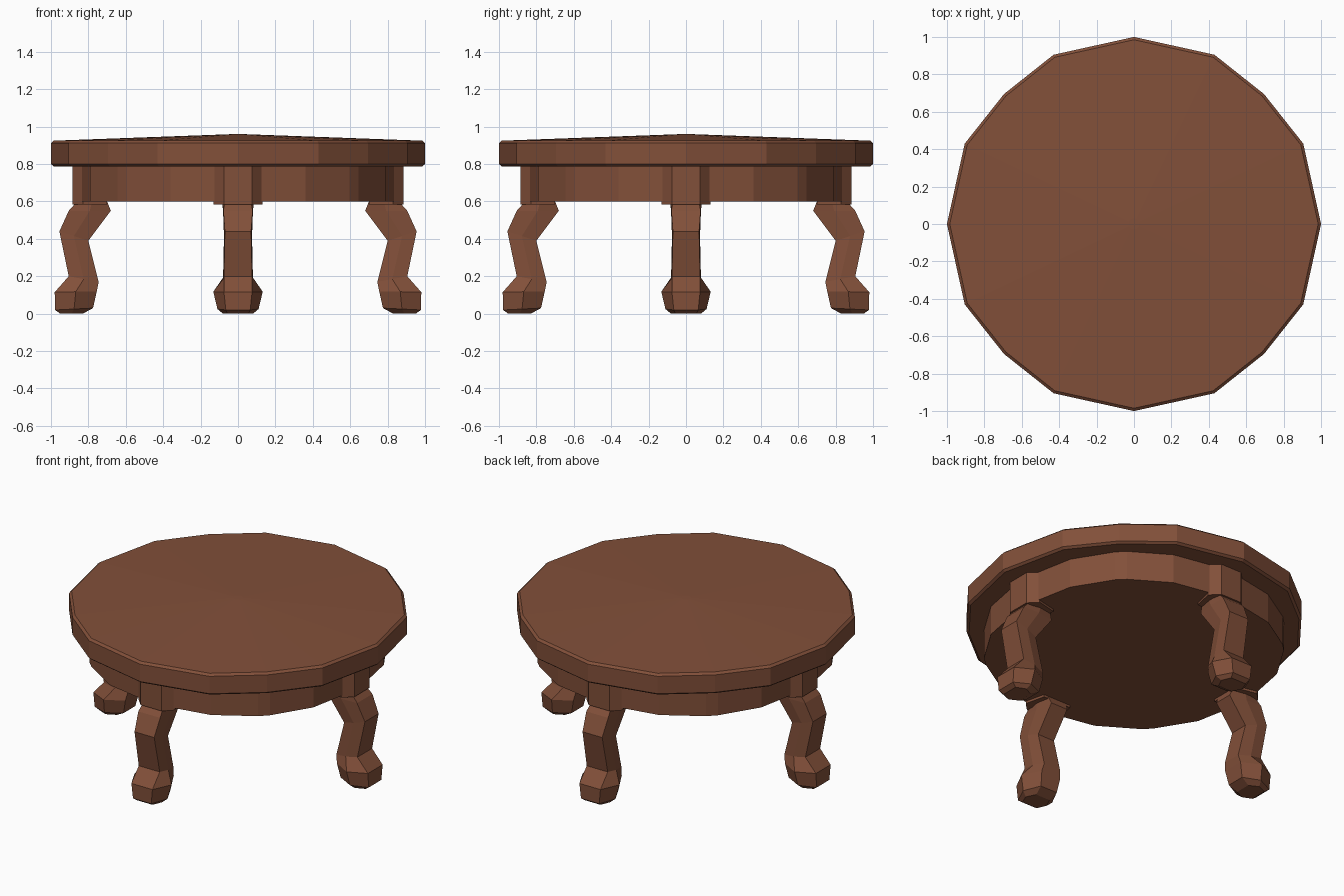
import bpy, bmesh, math
from mathutils import Matrix

if "Cube" in bpy.data.objects:
    bpy.data.objects.remove(bpy.data.objects["Cube"])

wood = bpy.data.materials.new("brown wood")
wood.diffuse_color = (0.222, 0.079, 0.041, 1)
wood.use_nodes = True
wood.node_tree.nodes["Principled BSDF"].inputs["Base Color"].default_value = wood.diffuse_color


def loft(name, rings, turn=0.0):
    """Skin a stack of equal-length rings and cap both ends."""
    bm = bmesh.new()
    loops = [[bm.verts.new(p) for p in ring] for ring in rings]
    n = len(loops[0])
    for a, b in zip(loops, loops[1:]):
        for i in range(n):
            j = (i + 1) % n
            bm.faces.new((a[i], a[j], b[j], b[i]))
    bm.faces.new(loops[0][::-1])
    bm.faces.new(loops[-1])
    bmesh.ops.transform(bm, matrix=Matrix.Rotation(turn, 4, 'Z'), verts=bm.verts)
    bmesh.ops.recalc_face_normals(bm, faces=bm.faces)
    mesh = bpy.data.meshes.new(name)
    bm.to_mesh(mesh)
    bm.free()
    mesh.materials.append(wood)
    obj = bpy.data.objects.new(name, mesh)
    bpy.context.collection.objects.link(obj)
    return obj


def four_fold(quadrant):
    """Repeat a quarter outline around the centre."""
    pts = []
    for k in range(4):
        c, s = round(math.cos(k * math.pi / 2)), round(math.sin(k * math.pi / 2))
        pts += [(c * x - s * y, s * x + c * y) for x, y in quadrant]
    return pts


def stack(outline, profile):
    return [[(x * r, y * r, z) for x, y in outline] for r, z in profile]


# Scalloped round top with softened rim and slightly raised middle
top_outline = four_fold([(1, 0), (0.905, 0.43), (0.695, 0.695), (0.43, 0.905)])
loft("table_top", stack(top_outline, [
    (0.985, 0.788), (1, 0.80), (1, 0.912), (0.985, 0.925), (0.03, 0.96)]))

# Apron under the top
apron_outline = four_fold([(0.84, -0.1), (0.84, 0.1), (0.79, 0.36), (0.645, 0.595),
                           (0.595, 0.645), (0.36, 0.79)])
loft("apron", stack(apron_outline, [(1, 0.60), (1, 0.80)]))

# Leg rings: outer radius, outer z, inner radius, inner z, outer/middle/inner half widths
leg_rings = [
    (0.86, 0.60, 0.70, 0.60, 0.07, 0.085, 0.07),
    (0.905, 0.55, 0.68, 0.55, 0.078, 0.08, 0.06),
    (0.955, 0.44, 0.80, 0.39, 0.07, 0.075, 0.06),
    (0.905, 0.20, 0.745, 0.17, 0.075, 0.08, 0.06),
    (0.98, 0.115, 0.755, 0.12, 0.075, 0.132, 0.07),
    (0.978, 0.02, 0.775, 0.03, 0.065, 0.11, 0.06),
    (0.95, 0.0, 0.83, 0.0, 0.055, 0.08, 0.05),
]


def leg_ring(ro, zo, ri, zi, wo, wm, wi):
    rm, zm = (ro + ri) / 2, (zo + zi) / 2
    return [(ro, -wo, zo), (ro, wo, zo), (rm, wm, zm),
            (ri, wi, zi), (ri, -wi, zi), (rm, -wm, zm)]


block = [(0.885, -0.075), (0.885, 0.075), (0.83, 0.13),
         (0.70, 0.10), (0.70, -0.10), (0.83, -0.13)]

for k, side in enumerate(("right", "back", "left", "front")):
    turn = k * math.pi / 2
    # Square-shouldered block joining leg to apron
    loft(side + "_leg_block", [[(x, y, z) for x, y in block] for z in (0.585, 0.80)], turn)
    # Curved leg with flared foot
    loft(side + "_leg", [leg_ring(*r) for r in leg_rings], turn)
